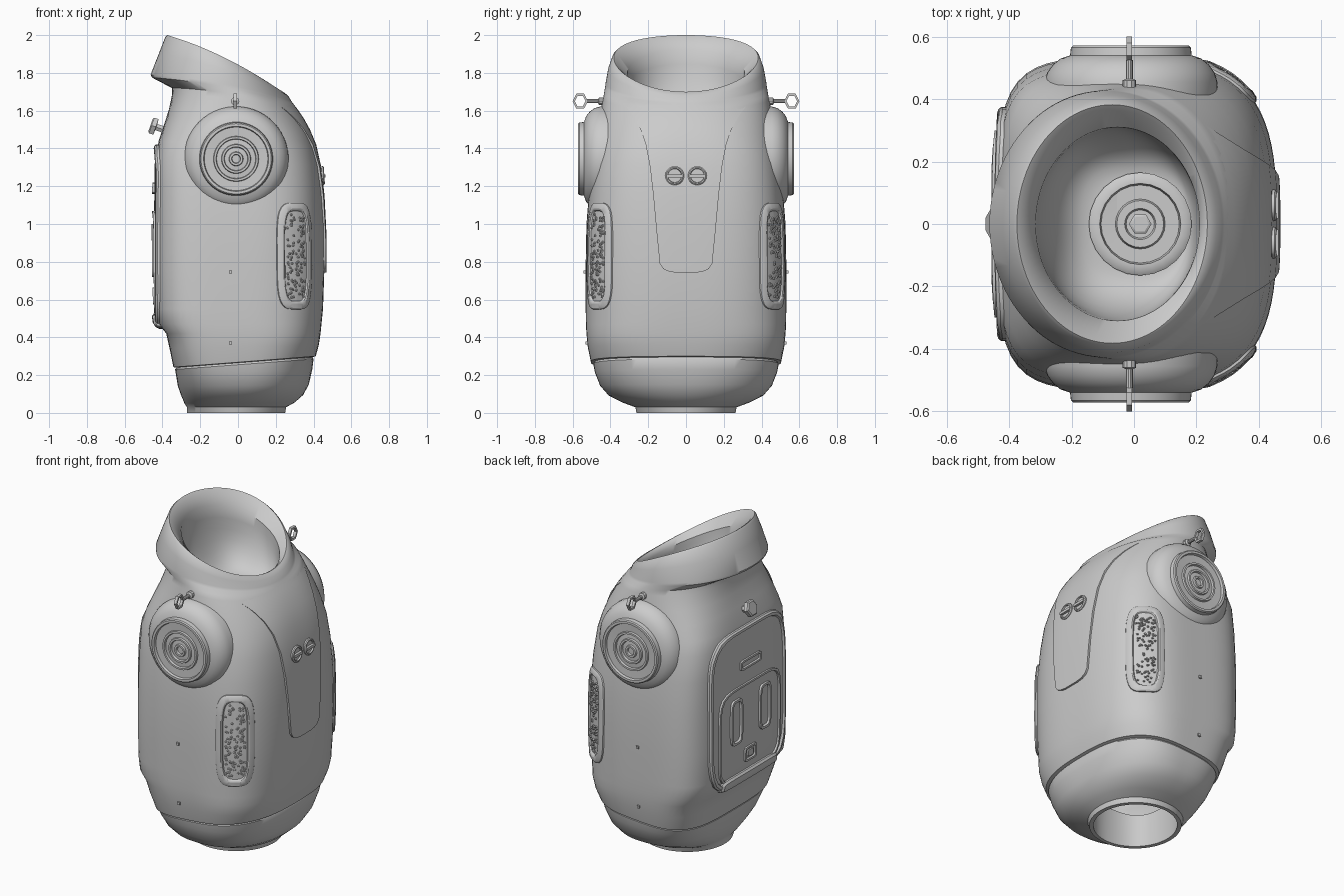
import bpy, bmesh, math, random
from mathutils import Vector, Matrix
from mathutils.bvhtree import BVHTree

random.seed(4)
if "Cube" in bpy.data.objects:
    bpy.data.objects.remove(bpy.data.objects["Cube"])

grey = bpy.data.materials.new("suit grey")
grey.use_nodes = True
GREY = (0.6, 0.6, 0.6, 1)
grey.diffuse_color = GREY
grey.node_tree.nodes["Principled BSDF"].inputs["Base Color"].default_value = GREY
UP = Vector((0, 0, 1))
BACKWARD = Vector((-1, 0, 0))


def finish(name, bm, angle=35):
    bmesh.ops.recalc_face_normals(bm, faces=bm.faces)
    mesh = bpy.data.meshes.new(name)
    bm.to_mesh(mesh)
    ob = bpy.data.objects.new(name, mesh)
    bpy.context.collection.objects.link(ob)
    mesh.materials.append(grey)
    bpy.ops.object.select_all(action='DESELECT')
    ob.select_set(True)
    bpy.context.view_layer.objects.active = ob
    bpy.ops.object.shade_smooth_by_angle(angle=math.radians(angle))


def skin(bm, rings, cap=False):
    """Bridge closed rows of points into a surface."""
    rows = [[bm.verts.new(p) for p in ring] for ring in rings]
    count = len(rows[0])
    for a, b in zip(rows, rows[1:]):
        for i in range(count):
            j = (i + 1) % count
            bm.faces.new((a[i], a[j], b[j], b[i]))
    if cap:
        bm.faces.new(rows[-1])


def superellipse(count, p_front, p_back):
    for i in range(count):
        t = math.tau * i / count
        c, s = math.cos(t), math.sin(t)
        p = p_front if c > 0 else p_back
        r = (abs(c) ** p + abs(s) ** p) ** (-1 / p)
        yield r * c, r * s


def section(xb, zb, xf, zf, half, lift=0):
    """Tilted section from a back point to a front point; squarest at mid height."""
    back, front = Vector((xb, 0, zb)), Vector((xf, 0, zf))
    mid, arm = (back + front) / 2, (front - back) / 2
    square = max(0, min(1, mid.z / .4, (1.72 - mid.z) / .4))
    return [mid + arm * u + Vector((0, v * half, lift * v * v))
            for u, v in superellipse(96, 2 + square, 2 + 2.5 * square)]


def facing(position, direction):
    rot = Vector(direction).to_track_quat('Z', 'Y').to_matrix().to_4x4()
    return Matrix.Translation(position) @ rot


def lathe(name, profile, position, direction, segs=48):
    matrix = facing(position, direction)
    turns = [math.tau * i / segs for i in range(segs)]
    bm = bmesh.new()
    skin(bm, [[matrix @ Vector((r * math.cos(t), r * math.sin(t), h)) for t in turns]
              for r, h in profile], cap=True)
    finish(name, bm)


def block(name, position, size):
    bm = bmesh.new()
    bmesh.ops.create_cube(bm, size=1, matrix=Matrix.Translation(position)
                          @ Matrix.Diagonal((*size, 1)))
    finish(name, bm)


# Torso shell: waist ring and hem up to the seam groove
waist = [
    (-.24, .22, .22, .22, .235), (-.245, 0, .225, 0, .24), (-.27, 0, .25, 0, .262),
    (-.27, .03, .255, .03, .268), (-.283, .05, .3, .055, .33), (-.3, .09, .345, .095, .41),
    (-.318, .14, .375, .15, .455), (-.328, .2, .393, .23, .482),
    (-.333, .23, .4, .285, .49), (-.326, .24, .394, .295, .484)]
# Trunk up to the shoulders
trunk = [
    (-.342, .242, .412, .3, .503), (-.362, .34, .428, .36, .52), (-.38, .42, .437, .42, .527),
    (-.42, .47, .442, .47, .53), (-.432, .55, .45, .55, .531), (-.436, .75, .457, .75, .532),
    (-.437, 1, .456, 1, .527), (-.436, 1.2, .445, 1.17, .512), (-.433, 1.36, .428, 1.31, .494),
    (-.42, 1.44, .409, 1.4, .481), (-.39, 1.53, .382, 1.48, .468),
    (-.365, 1.61, .348, 1.55, .455), (-.348, 1.69, .312, 1.61, .44, .01)]
# Collar overhang and rim
collar = [
    (-.35, 1.72, .298, 1.63, .434, .015), (-.455, 1.775, .29, 1.64, .428, .02),
    (-.463, 1.79, .283, 1.65, .426, .025), (-.42, 1.9, .265, 1.68, .412, .03),
    (-.385, 1.99, .245, 1.695, .392, .03), (-.375, 2, .235, 1.7, .382, .03),
    (-.355, 1.985, .225, 1.695, .365, .025)]
# Neck bowl rounding in from lip to floor
lip, floor = (-.315, 1.925, .21, 1.675, .31), (-.13, 1.52, .17, 1.5, .15)
bowl = []
for step in range(9):
    t = math.pi / 2 * step / 8
    blend = (1 - math.cos(t), math.sin(t)) * 2 + (1 - math.cos(t),)
    bowl.append([a + (b - a) * k for a, b, k in zip(lip, floor, blend)])
bm = bmesh.new()
skin(bm, [section(*s) for s in waist + trunk + collar + bowl], cap=True)
finish("torso_shell", bm, 40)
tree = BVHTree.FromBMesh(bm)


def project(point, direction, offset):
    hit = tree.ray_cast(point - direction * 2, direction)[0]
    return hit - direction * offset if hit else point


def patch(name, centre, direction, half_w, half_h, rings, p=5, cap=True):
    """Rounded plate or frame laid over the shell; rings are (inset, offset)."""
    side = direction.cross(UP)
    bm = bmesh.new()
    skin(bm, [[project(Vector(centre) + side * u * (half_w - inset)
                       + UP * v * (half_h - inset), direction, offset)
               for u, v in superellipse(56, p, p)] for inset, offset in rings], cap)
    finish(name, bm, 30)


# Bib panel running down from the collar, fading out at its top
rows = [(.742, .05), (.748, .09), (.762, .12), (.79, .139), (.95, .155), (1.15, .173),
        (1.3, .19), (1.42, .213), (1.5, .24), (1.56, .272), (1.6, .3), (1.63, .325)]
bm = bmesh.new()
grid = []
for k, (z, half) in enumerate(rows):
    rise = .012 * min(1, (len(rows) - 1 - k) / 4)
    line = [(-1, -.01)] + [(i / 6, rise) for i in range(-6, 7)] + [(1, -.01)]
    grid.append([bm.verts.new(project(Vector((0, u * half, z)), BACKWARD, o)) for u, o in line])
grid.insert(0, [bm.verts.new(v.co + BACKWARD * .022) for v in grid[0]])
for a, b in zip(grid, grid[1:]):
    for i in range(len(a) - 1):
        bm.faces.new((a[i], a[i + 1], b[i + 1], b[i]))
finish("chest_bib", bm, 40)

# Parts mirrored on both sides
for s in (-1, 1):
    # Chest dial with grip bar
    spot = project(Vector((0, s * .06, 1.255)), BACKWARD, 0)
    lathe("chest_dial", [(.05, -.02), (.05, .018), (.044, .023), (.038, .023), (.036, .014)],
          spot, (1, 0, .06), 20)
    block("dial_grip", spot - BACKWARD * .016, (.026, .085, .016))

    # Shoulder joint: dome, bearing rim, then concentric raised rings
    joint = [(.278, .4), (.277, .455), (.268, .485), (.25, .51), (.225, .53), (.195, .54),
             (.192, .565), (.186, .571), (.172, .571), (.168, .556)]
    for r in (.12, .078, .038):
        joint += [(r, .554), (r - .003, .565), (r - .014, .565), (r - .017, .552)]
    lathe("shoulder_joint", joint, (-.01, 0, 1.345), (0, s, 0), 56)

    # Lug with an open hexagonal loop
    lathe("lug_stem", [(.022, .42), (.022, .46), (.011, .465), (.011, .525)],
          (-.015, 0, 1.65), (0, s, 0), 10)
    bm = bmesh.new()
    skin(bm, [[Vector((-.015 + x, s * (.56 + r * math.cos(math.pi * i / 3)),
                       1.65 + 1.15 * r * math.sin(math.pi * i / 3))) for i in range(6)]
              for r, x in ((.028, -.009), (.04, -.009), (.04, .009), (.028, .009), (.028, -.009))])
    finish("lug_loop", bm)

    # Grille pod on the front corner
    inward = Vector((-.54, -.84 * s, 0)).normalized()
    middle = Vector((.305, s * .465, .83))
    patch("grille_frame", middle, inward, .112, .282,
          [(0, -.012), (0, .008), (.008, .014), (.03, .016), (.038, .012), (.044, .003),
           (.07, .003), (.1, .003)], 4)
    side = inward.cross(UP)
    bm = bmesh.new()
    for k in range(110):
        u, v = random.uniform(-.055, .055), random.uniform(-.22, .22)
        spot = project(middle + side * u + UP * v, inward, .006)
        bmesh.ops.create_cone(bm, cap_ends=True, segments=5, radius1=.008, radius2=.004,
                              depth=.009, matrix=facing(spot, -inward))
    finish("grille_texture", bm)

    # Seam fasteners
    for z in (.37, .745):
        spot = project(Vector((-.04, 0, z)), Vector((0, -s, 0)), .002)
        block("seam_fastener", spot, (.016, .016, .016))

# Rear hatch with lip, inner frames, grips, sill and latch
INTO = -BACKWARD
FRAME = [(0, 0), (0, .018), (.012, .018), (.015, 0)]
patch("rear_hatch", (0, 0, .935), INTO, .375, .485,
      [(0, -.015), (0, .012), (.008, .02), (.022, .02), (.028, .007)]
      + [(i * .06, .007) for i in range(1, 7)])
patch("hatch_inner_frame", (0, 0, .78), INTO, .3, .29, FRAME, 6, False)
patch("hatch_label_frame", (0, 0, 1.19), INTO, .1, .03, FRAME, 8, False)
patch("hatch_lock", (0, 0, .62), INTO, .055, .045, FRAME, 8, False)
patch("hatch_lock_button", (0, 0, .62), INTO, .025, .02, [(0, 0), (0, .016), (.01, .016)], 8)
for s in (-1, 1):
    patch("hatch_grip", (0, s * .14, .86), INTO, .055, .14,
          [(0, 0), (0, .02), (.014, .02), (.02, .009), (.05, .009)])
patch("hatch_sill", (0, 0, .485), INTO, .27, .04,
      [(0, -.03), (0, .018), (.012, .03), (.035, .03)], 6)
lathe("rear_latch", [(.02, -.02), (.02, .04), (.05, .042), (.05, .066), (.042, .072)],
      (-.395, 0, 1.5), (-1, 0, .35), 6)

# Bearing fitting at the bottom of the neck bowl
lathe("neck_fitting", [(.165, -.02), (.165, .025), (.15, .035), (.13, .035), (.125, .01),
                       (.08, .01), (.075, .025), (.05, .025), (.045, .012)],
      (.02, 0, 1.505), UP, 24)
lathe("neck_fitting_nut", [(.036, 0), (.036, .035), (.028, .04)], (.02, 0, 1.51), UP, 6)
